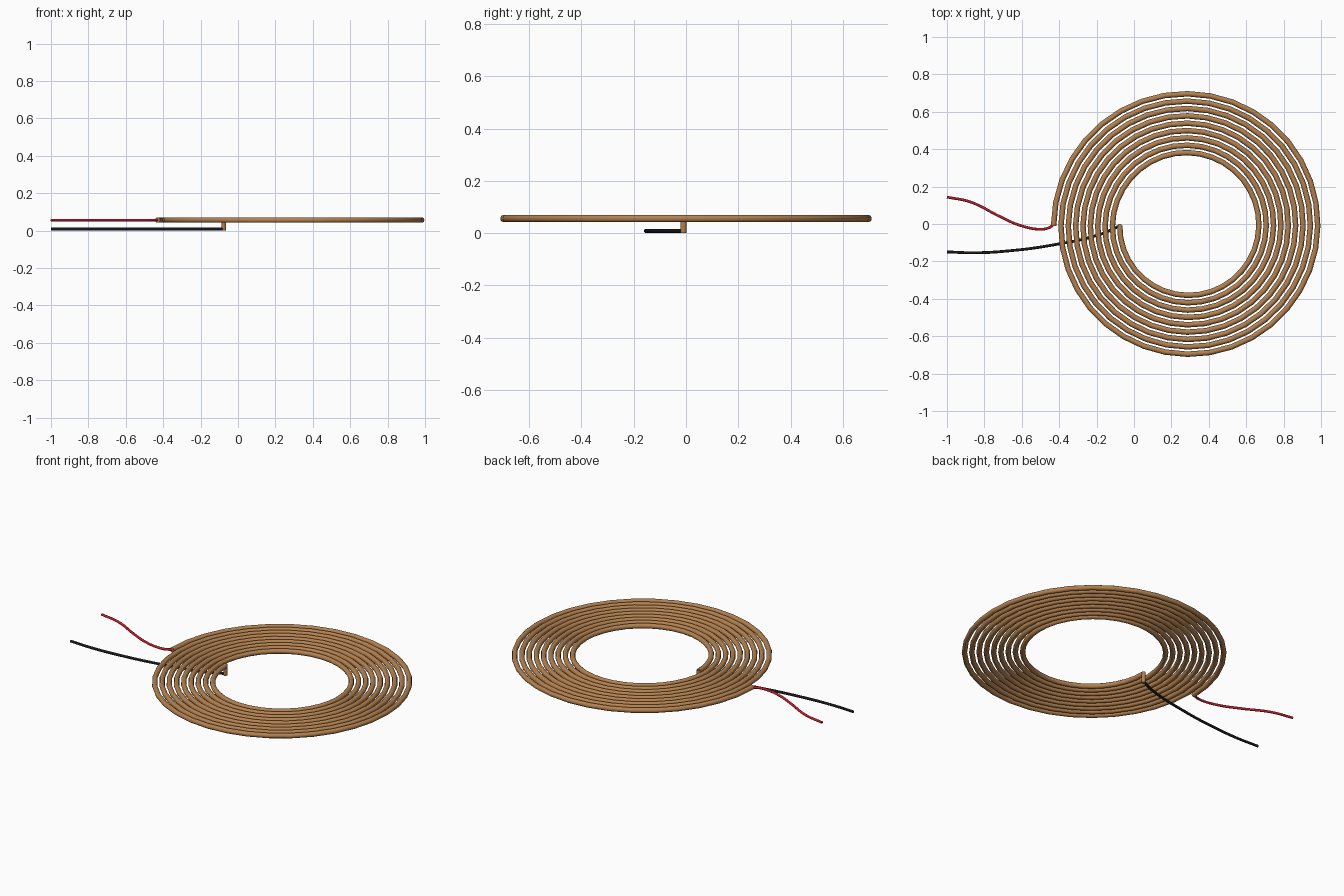
import bpy
from math import pi, sin, cos
from mathutils import Vector

if "Cube" in bpy.data.objects:
    bpy.data.objects.remove(bpy.data.objects["Cube"])

CX, R = 0.286, 0.0145          # coil centre x, coil wire radius
TURNS, SEG = 9, 36
R_OUT, R_IN = 0.716, 0.362
PITCH = (R_OUT - R_IN) / TURNS
CY = -PITCH / 4
Z = 0.056


def material(name, rgb):
    m = bpy.data.materials.new(name)
    m.diffuse_color = (*rgb, 1)
    m.use_nodes = True
    m.node_tree.nodes["Principled BSDF"].inputs["Base Color"].default_value = m.diffuse_color
    return m


def wire(name, pts, radius, mat, smooth_path=False, sides=3):
    """Round wire swept along points, converted to a mesh."""
    cu = bpy.data.curves.new(name, 'CURVE')
    cu.dimensions = '3D'
    cu.bevel_depth = radius
    cu.bevel_resolution = sides
    cu.use_fill_caps = True
    if smooth_path:
        sp = cu.splines.new('BEZIER')
        sp.bezier_points.add(len(pts) - 1)
        for bp, p in zip(sp.bezier_points, pts):
            bp.co = Vector(p)
            bp.handle_left_type = bp.handle_right_type = 'AUTO'
        sp.resolution_u = 8
    else:
        sp = cu.splines.new('POLY')
        sp.points.add(len(pts) - 1)
        for sp_pt, p in zip(sp.points, pts):
            sp_pt.co = (*p, 1)
    ob = bpy.data.objects.new(name, cu)
    bpy.context.collection.objects.link(ob)
    bpy.ops.object.select_all(action='DESELECT')
    ob.select_set(True)
    bpy.context.view_layer.objects.active = ob
    bpy.ops.object.convert(target='MESH')
    ob = bpy.context.view_layer.objects.active
    ob.name = name
    ob.data.materials.clear()
    ob.data.materials.append(mat)
    bpy.ops.object.shade_smooth_by_angle(angle=pi / 4)
    return ob


copper = material("copper", (0.45, 0.22, 0.08))
red = material("red_insulation", (0.6, 0.01, 0.02))
black = material("black_insulation", (0.01, 0.01, 0.01))

# Flat spiral coil: starts outside on the left, runs clockwise inward
spiral = []
for i in range(TURNS * SEG + 1):
    t = i / SEG
    r, a = R_OUT - PITCH * t, pi - 2 * pi * t
    spiral.append((CX + r * cos(a), CY + r * sin(a), Z))
wire("coil", spiral, R, copper)

# Inner end of the coil turned down below the winding
ex, ey = CX - R_IN, CY
wire("inner_end", [(ex, ey, Z + R * 0.6), (ex, ey, 0.0)], 0.0115, copper)

# Red lead from the outer end
wire("red_lead", [(-1, .144, Z), (-.875, .118, Z), (-.717, .04, Z), (-.61, -.007, Z),
                  (-.497, -.028, Z), (-.455, -.020, Z), (CX - R_OUT, CY + .006, Z)],
     0.007, red, True)

# Black lead passing under the coil from the inner end
zb = 0.0085
wire("black_lead", [(-1, -.149, zb), (-.85, -.154, zb), (-.663, -.143, zb),
                    (-.45, -.115, zb), (-.18, -.055, zb), (ex, ey, zb)],
     0.0075, black, True)
